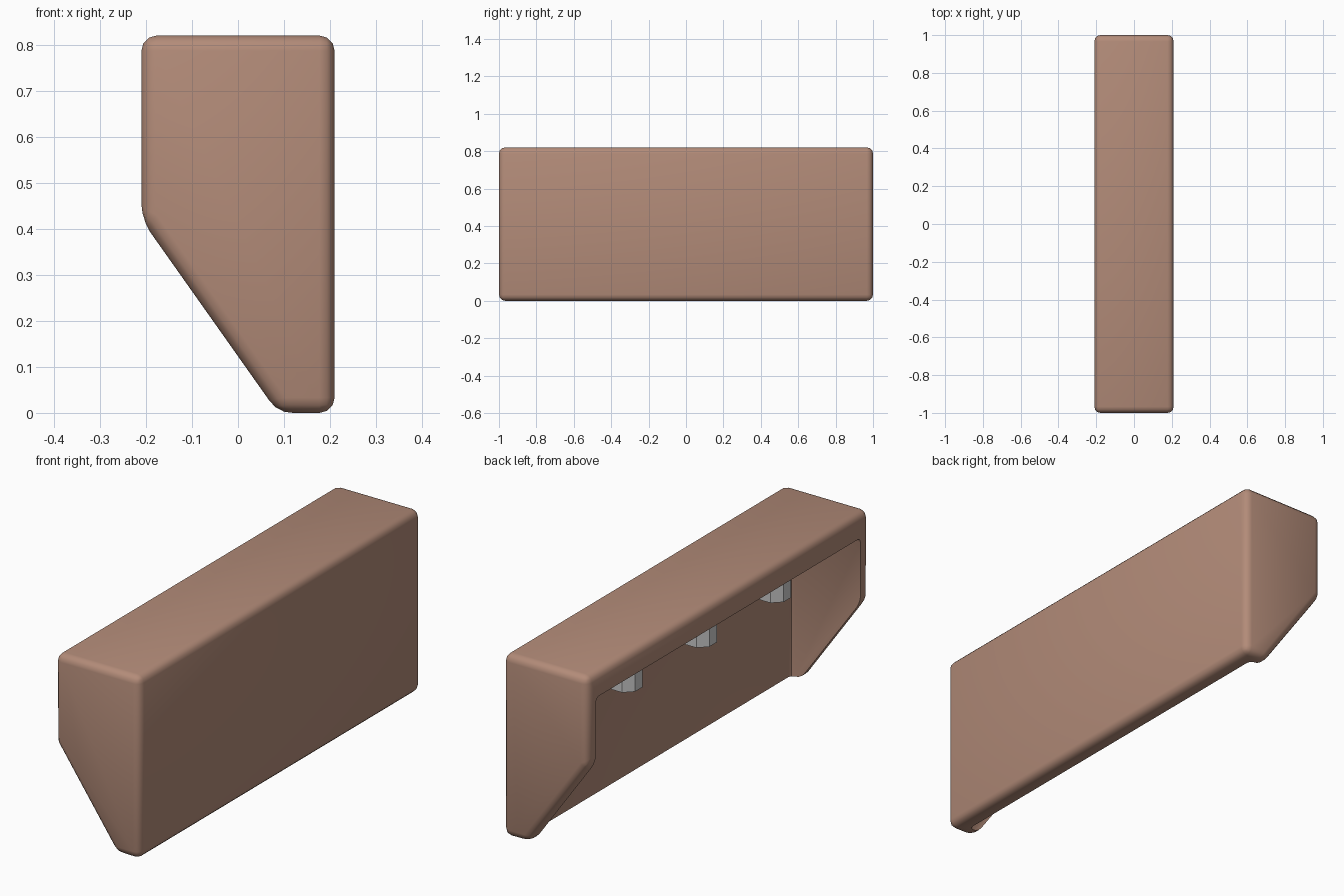
import bpy, bmesh, math
from mathutils import Matrix

if "Cube" in bpy.data.objects:
    bpy.data.objects.remove(bpy.data.objects["Cube"])


def material(name, color):
    m = bpy.data.materials.new(name)
    m.diffuse_color = color
    m.use_nodes = True
    m.node_tree.nodes["Principled BSDF"].inputs["Base Color"].default_value = m.diffuse_color
    return m


def new_object(name, bm):
    bmesh.ops.recalc_face_normals(bm, faces=bm.faces)
    mesh = bpy.data.meshes.new(name)
    bm.to_mesh(mesh)
    bm.free()
    ob = bpy.data.objects.new(name, mesh)
    bpy.context.collection.objects.link(ob)
    return ob


def extrude_profile(name, profile, half_depth):
    """Extrude an x-z outline along y."""
    bm = bmesh.new()
    face = bm.faces.new([bm.verts.new((x, -half_depth, z)) for x, z in profile])
    ext = bmesh.ops.extrude_face_region(bm, geom=[face])
    verts = [v for v in ext["geom"] if isinstance(v, bmesh.types.BMVert)]
    bmesh.ops.translate(bm, verts=verts, vec=(0, 2 * half_depth, 0))
    return new_object(name, bm)


def add_bevel(ob, width, segments):
    b = ob.modifiers.new("Bevel", "BEVEL")
    b.width = width
    b.segments = segments
    b.limit_method = "ANGLE"
    b.angle_limit = math.radians(25)


def activate(ob):
    bpy.ops.object.select_all(action="DESELECT")
    ob.select_set(True)
    bpy.context.view_layer.objects.active = ob


# Rounded outer shell: straight back, sloped ends, solid top
shell = extrude_profile("hood_shell", [(0.21, 0), (0.21, 0.82), (-0.21, 0.82),
                                       (-0.21, 0.42), (0.087, 0)], 1.0)
shell.data.materials.append(material("brown", (0.45, 0.26, 0.19, 1)))
add_bevel(shell, 0.033, 3)

# Cavity open towards -x and below
cutter = extrude_profile("cavity_cutter", [(0.135, -0.3), (0.135, 0.71),
                                           (-0.5, 0.71), (-0.5, -0.3)], 0.94)
add_bevel(cutter, 0.02, 2)
cutter.hide_render = True
cut = shell.modifiers.new("Cavity", "BOOLEAN")
cut.operation = "DIFFERENCE"
cut.solver = "EXACT"
cut.object = cutter

activate(shell)
for m in list(shell.modifiers):
    bpy.ops.object.modifier_apply(modifier=m.name)
bpy.data.objects.remove(cutter)
activate(shell)
bpy.ops.object.shade_smooth_by_angle(angle=math.radians(35))

# Three faceted grey pegs hanging from the ceiling of the cavity
for i, y in enumerate((-0.527, 0, 0.527)):
    bm = bmesh.new()
    bmesh.ops.create_cone(bm, cap_ends=True, segments=8, radius1=0.07, radius2=0.07,
                          depth=0.15, matrix=Matrix.Rotation(math.pi / 8, 4, "Z"))
    peg = new_object(f"ceiling_peg_{i + 1}", bm)
    peg.location = (-0.07, y, 0.645)
